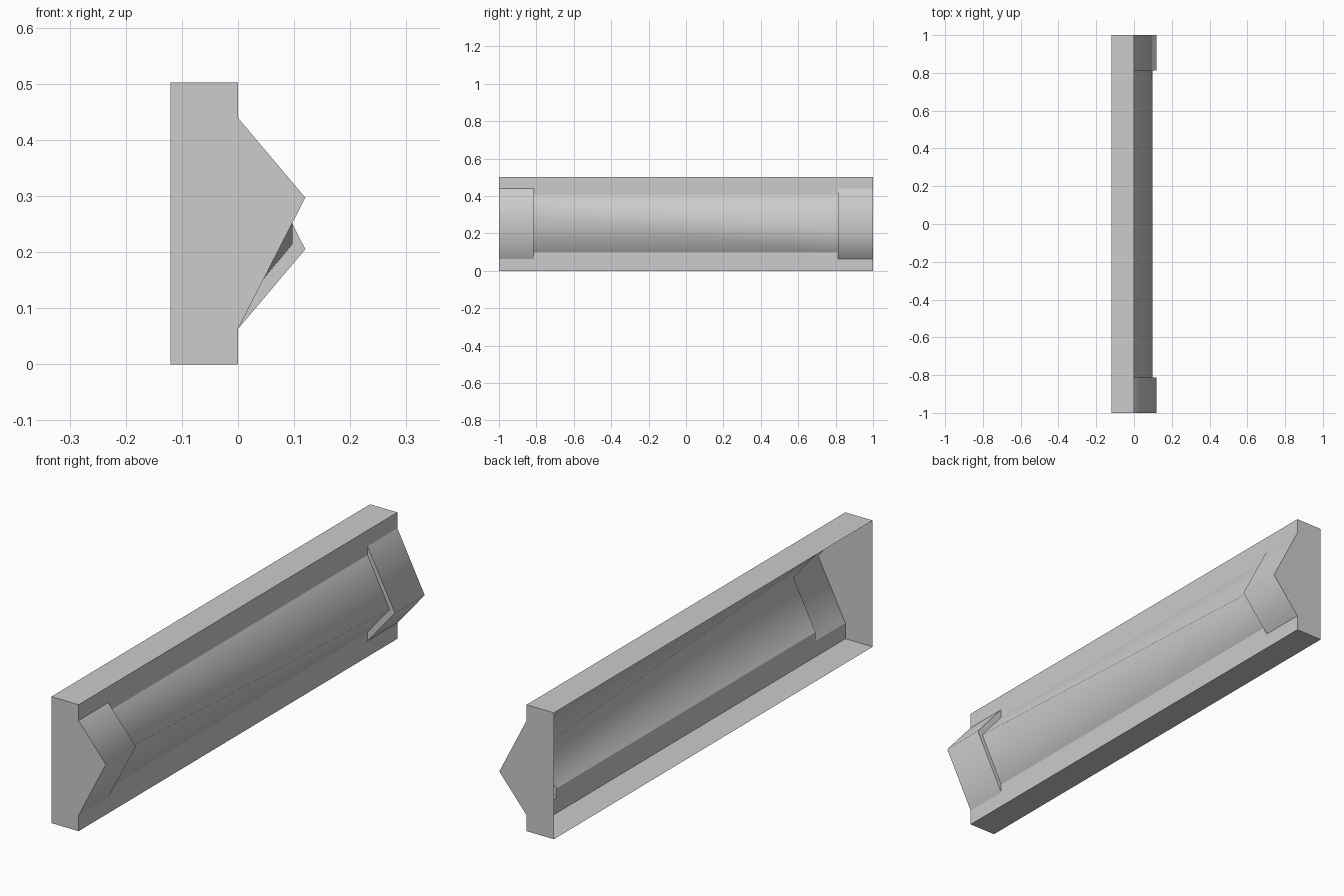
import bpy

if "Cube" in bpy.data.objects:
    bpy.data.objects.remove(bpy.data.objects["Cube"])

H = 0.502           # housing height
D = 0.12            # housing depth behind the front panel
Y_END, Y_MID = 1.0, 0.813

grey = bpy.data.materials.new("light grey")
grey.diffuse_color = (0.604, 0.604, 0.604, 1)
grey.use_nodes = True
grey.node_tree.nodes["Principled BSDF"].inputs["Base Color"].default_value = grey.diffuse_color


def make(name, verts, faces, smooth=False):
    mesh = bpy.data.meshes.new(name)
    mesh.from_pydata(verts, [], faces)
    mesh.materials.append(grey)
    for p in mesh.polygons:
        p.use_smooth = smooth
    obj = bpy.data.objects.new(name, mesh)
    bpy.context.collection.objects.link(obj)
    return obj


def loft(a, ya, b, yb):
    """Open sheet between profile a at ya and profile b at yb, (x, z) points."""
    n = len(a)
    verts = [(x, ya, z) for x, z in a] + [(x, yb, z) for x, z in b]
    return verts, [(i, i + 1, n + i + 1, n + i) for i in range(n - 1)]


def wedge(top, apex_x, apex_z):
    """Three-point profile, symmetric about mid height at its roots."""
    return [(0, top), (apex_x, apex_z), (0, H - top)]


def flip(profile):
    return [(x, H - z) for x, z in reversed(profile)]


# Profiles at the front end; the back end is the same turned upside down
sock_front = wedge(0.439, 0.12, 0.297)
tube_front = wedge(0.404, 0.097, 0.288)
sock_back, tube_back = flip(sock_front), flip(tube_front)

# Lamp tube, slightly twisted from end to end
make("lamp_tube", *loft(tube_front, -Y_MID, tube_back, Y_MID), smooth=True)

# Front panel strips and the top and bottom of the open-backed housing
for label, y0, y1, prof in (("front", -Y_END, -Y_MID, sock_front),
                            ("middle", -Y_MID, Y_MID, tube_front),
                            ("back", Y_MID, Y_END, sock_back)):
    upper = [(-D, H), (0, H), prof[0]]
    lower = [prof[-1], (0, 0), (-D, 0)]
    make("housing_top_" + label, *loft(upper, y0, upper, y1))
    make("housing_bottom_" + label, *loft(lower, y0, lower, y1))

for label, s, sock, tube in (("front", -1, sock_front, tube_front),
                             ("back", 1, sock_back, tube_back)):
    # Socket cover around the tube end
    y0, y1 = sorted((s * Y_MID, s * Y_END))
    make("socket_" + label, *loft(sock, y0, sock, y1), smooth=True)

    # Step between socket cover and tube
    verts = [(x, s * Y_MID, z) for x, z in sock + tube]
    faces = [(0, 1, 4, 3), (1, 2, 5, 4)]
    make("socket_rim_" + label, verts,
         faces if s < 0 else [f[::-1] for f in faces])

    # End plate closing housing and socket
    outline = [(-D, 0), (0, 0)] + sock[::-1] + [(0, H), (-D, H)]
    verts = [(x, s * Y_END, z) for x, z in outline]
    face = tuple(range(len(verts)))
    make("end_plate_" + label, verts, [face if s < 0 else face[::-1]])
